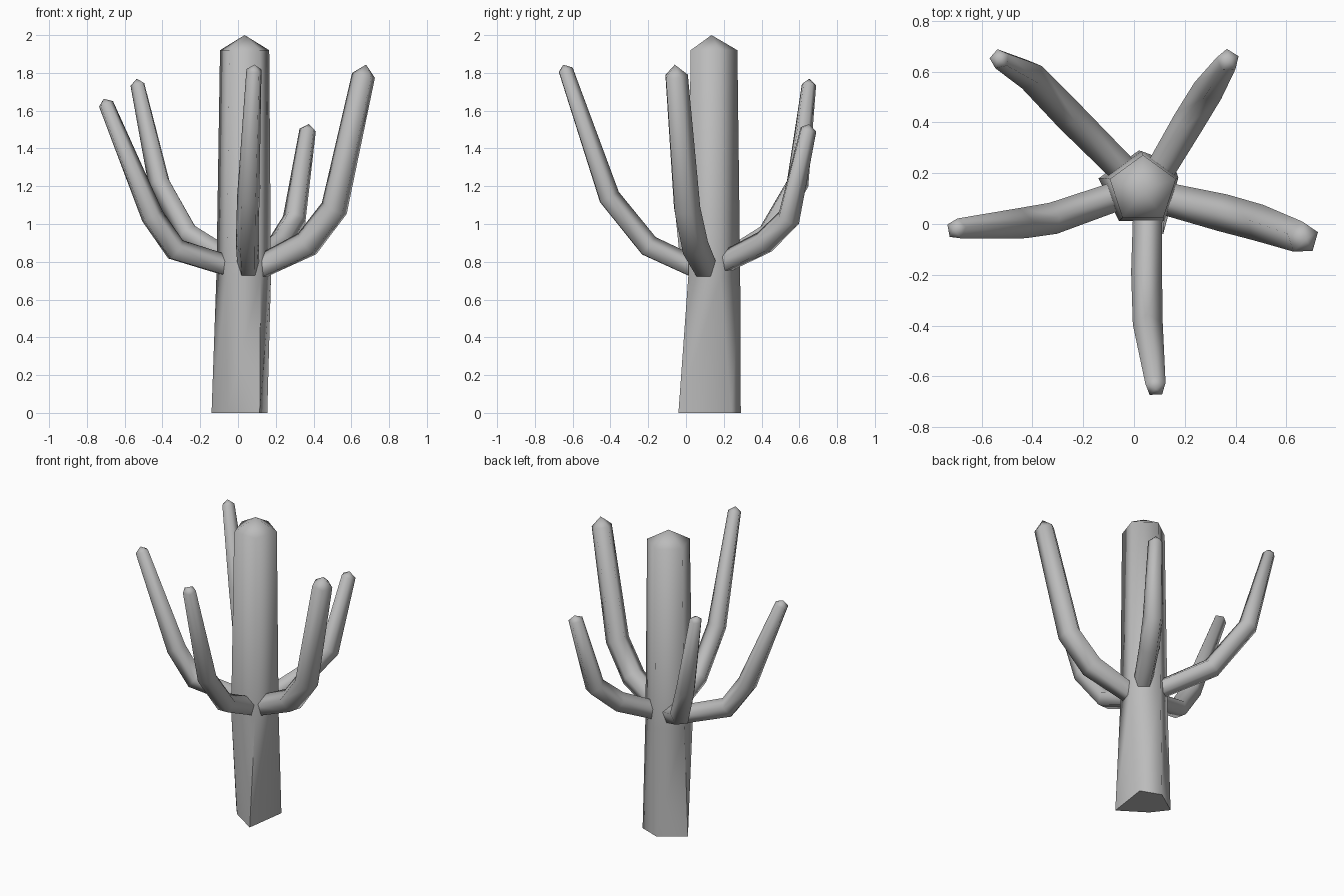
import bpy, bmesh, math
from mathutils import Vector

if "Cube" in bpy.data.objects:
    bpy.data.objects.remove(bpy.data.objects["Cube"])

mat = bpy.data.materials.new("plain grey")
mat.diffuse_color = (0.5, 0.5, 0.5, 1)
mat.use_nodes = True
mat.node_tree.nodes["Principled BSDF"].inputs["Base Color"].default_value = mat.diffuse_color

SIDES = 5


def loft(name, rings, apex):
    """Skin a list of five-point rings and close the end with a pointed tip."""
    bm = bmesh.new()
    loops = [[bm.verts.new(p) for p in r] for r in rings]
    for a, b in zip(loops, loops[1:]):
        for i in range(SIDES):
            j = (i + 1) % SIDES
            bm.faces.new((a[i], a[j], b[j], b[i]))
    tip = bm.verts.new(apex)
    for i in range(SIDES):
        bm.faces.new((loops[-1][i], loops[-1][(i + 1) % SIDES], tip))
    bm.faces.new(loops[0][::-1])
    bmesh.ops.recalc_face_normals(bm, faces=bm.faces)
    me = bpy.data.meshes.new(name)
    bm.to_mesh(me)
    bm.free()
    me.materials.append(mat)
    ob = bpy.data.objects.new(name, me)
    bpy.context.collection.objects.link(ob)
    bpy.context.view_layer.objects.active = ob
    ob.select_set(True)
    bpy.ops.object.shade_smooth_by_angle(angle=math.radians(75))
    ob.select_set(False)
    return ob


def pentagon(x, y, z, r):
    return [(x + r * math.cos(math.radians(18 + 72 * i)),
             y + r * math.sin(math.radians(18 + 72 * i)), z) for i in range(SIDES)]


def arm(name, points, radii, tip):
    """Bent tapering arm with five sides along a path."""
    pts = [Vector(p) for p in points]
    rings = []
    for k, p in enumerate(pts):
        d0 = (p - pts[k - 1]).normalized() if k else Vector((0, 0, 0))
        d1 = (pts[k + 1] - p).normalized() if k < len(pts) - 1 else Vector((0, 0, 0))
        t = (d0 + d1).normalized()
        out = (pts[-1] - pts[0])
        side = Vector((0, 0, 1)).cross(out).normalized()
        side = (side - t * side.dot(t)).normalized()
        up = t.cross(side)
        rings.append([p + radii[k] * (side * math.cos(a) + up * math.sin(a))
                      for a in (math.radians(18 + 72 * i) for i in range(SIDES))])
    return loft(name, rings, pts[-1] + t * tip)


# trunk: uneven foot, regular pentagon above, pointed crown
foot = [(0.155, 0.24, 0), (0.02, 0.29, 0), (-0.14, 0.18, 0), (-0.06, 0.075, 0), (0.115, -0.04, 0)]
loft("trunk", [foot, pentagon(0.03, 0.135, 0.72, 0.152), pentagon(0.035, 0.135, 1.92, 0.137)],
     (0.035, 0.135, 2.0))

# five arms around the trunk
arm("right_arm", [(0.08, 0.11, 0.75), (0.365, 0.04, 0.89), (0.51, 0.0, 1.08), (0.665, -0.055, 1.785)],
    [0.065, 0.078, 0.076, 0.065], 0.06)
arm("front_arm", [(0.055, 0.08, 0.75), (0.05, -0.2, 0.88), (0.055, -0.41, 1.14), (0.085, -0.64, 1.815)],
    [0.06, 0.064, 0.062, 0.042], 0.03)
arm("left_arm", [(-0.04, 0.12, 0.77), (-0.33, 0.02, 0.86), (-0.455, 0.0, 1.04), (-0.70, -0.02, 1.635)],
    [0.06, 0.066, 0.064, 0.042], 0.03)
arm("back_left_arm", [(-0.03, 0.2, 0.8), (-0.26, 0.43, 0.94), (-0.415, 0.59, 1.22), (-0.53, 0.65, 1.74)],
    [0.06, 0.065, 0.062, 0.04], 0.03)
arm("back_right_arm", [(0.09, 0.19, 0.79), (0.22, 0.41, 0.90), (0.30, 0.54, 1.03), (0.37, 0.645, 1.5)],
    [0.06, 0.066, 0.065, 0.046], 0.03)
